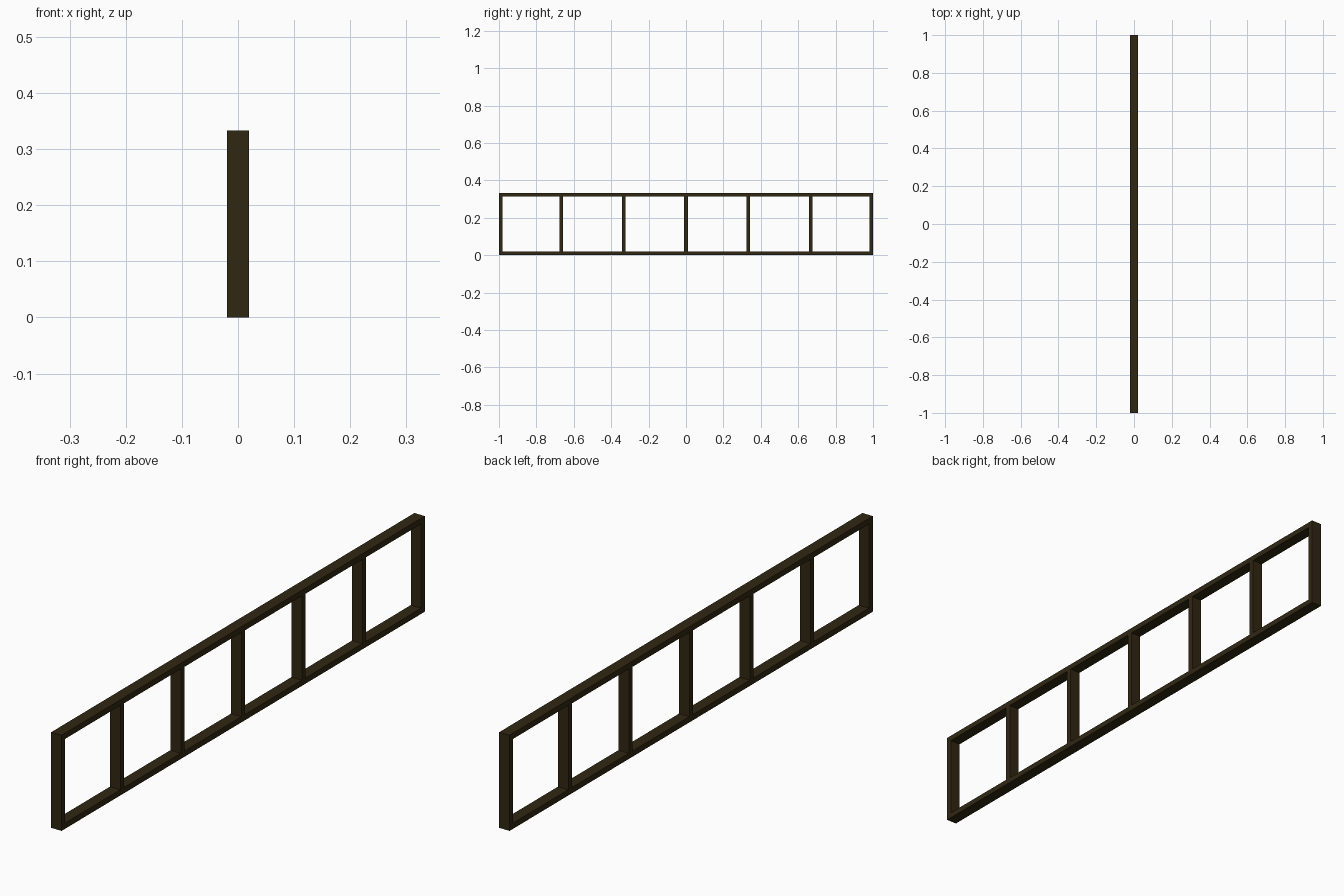
import bpy

if "Cube" in bpy.data.objects:
    bpy.data.objects.remove(bpy.data.objects["Cube"])

DEPTH = 0.04      # x size of every bar
BAR = 0.02        # bar thickness
HEIGHT = 1 / 3
LENGTH = 2.0
BAYS = 6

wood = bpy.data.materials.new("dark_wood")
wood.diffuse_color = (0.03, 0.02, 0.006, 1)
wood.use_nodes = True
wood.node_tree.nodes["Principled BSDF"].inputs["Base Color"].default_value = wood.diffuse_color


def box(name, size, centre):
    bpy.ops.mesh.primitive_cube_add(size=1, location=centre)
    obj = bpy.context.object
    obj.name = name
    obj.scale = size
    bpy.ops.object.transform_apply(location=False, rotation=False, scale=True)
    obj.data.materials.append(wood)
    return obj


# Long horizontal rails
box("bottom_rail", (DEPTH, LENGTH, BAR), (0, 0, BAR / 2))
box("top_rail", (DEPTH, LENGTH, BAR), (0, 0, HEIGHT - BAR / 2))

# End posts and evenly spaced dividers, fitted between the rails
for i in range(BAYS + 1):
    y = -LENGTH / 2 + i * LENGTH / BAYS
    name = f"divider_{i}"
    if i in (0, BAYS):
        name = "front_end_post" if i == 0 else "back_end_post"
        y += BAR / 2 if i == 0 else -BAR / 2
    box(name, (DEPTH, BAR, HEIGHT - 2 * BAR), (0, y, HEIGHT / 2))
